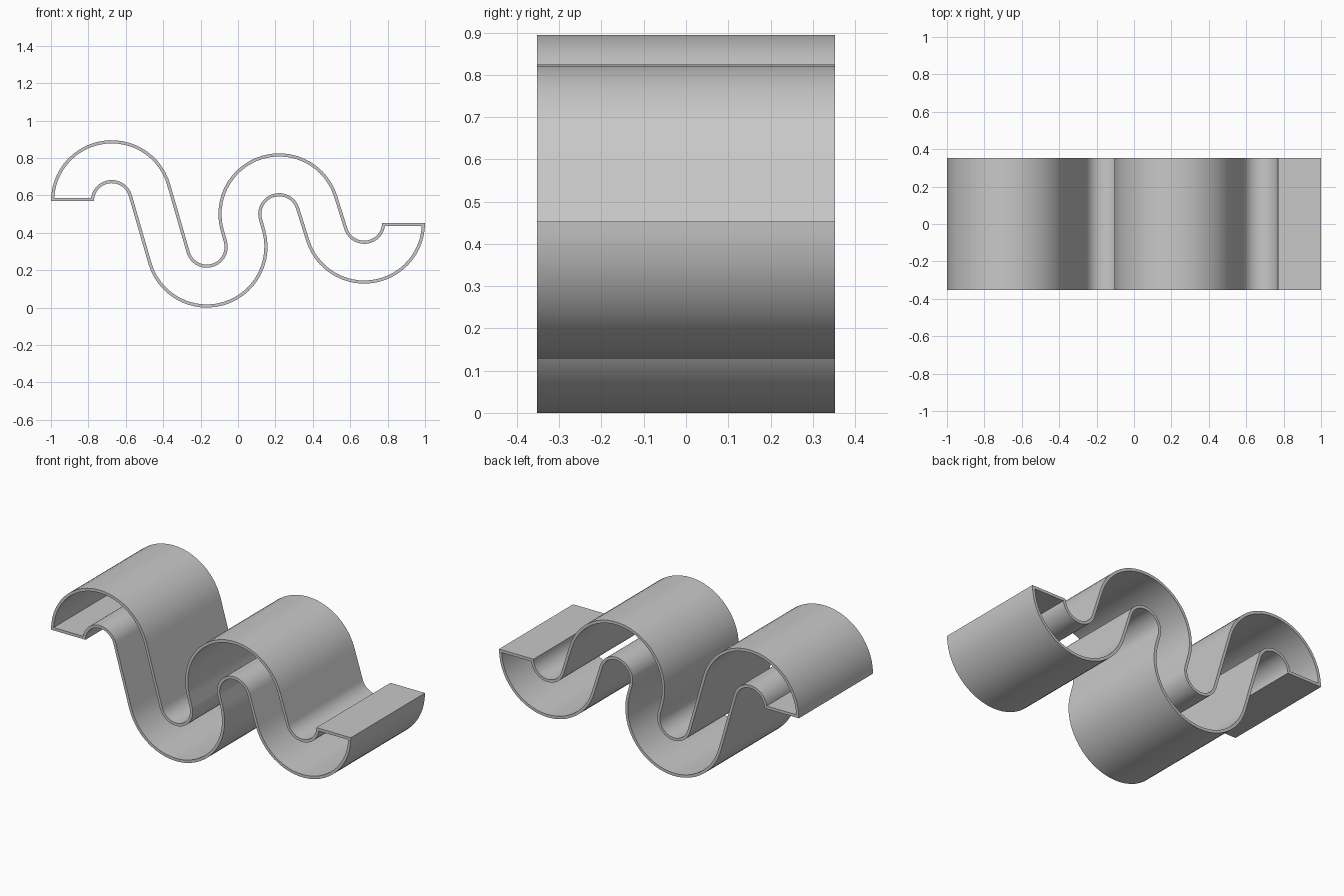
import bpy
import bmesh
from math import pi, cos, sin, asin, acos, atan2, hypot, degrees, radians

cube = bpy.data.objects.get("Cube")
if cube:
    bpy.data.objects.remove(cube, do_unlink=True)

RADIUS = 0.21        # bend radius of the centre line
HALF_BAND = 0.115    # half the height of the band
WALL = 0.017
HALF_DEPTH = 0.353
STEPS = 26           # segments per bend
CENTRES = [(-0.675, 0.57), (-0.167, 0.325), (0.22, 0.50), (0.675, 0.453)]


def bend_angles():
    """Start and end angle of each bend, joined by crossing tangents."""
    spans, start = [], pi
    for i, (x, z) in enumerate(CENTRES):
        turn = -1 if i % 2 == 0 else 1
        if i + 1 < len(CENTRES):
            dx, dz = CENTRES[i + 1][0] - x, CENTRES[i + 1][1] - z
            lean = acos(min(1, 2 * RADIUS / hypot(dx, dz)))
            end = atan2(dz, dx) - turn * lean
        else:
            end = 0
        sweep = turn * ((turn * (end - start)) % (2 * pi))
        spans.append((start, start + sweep))
        start += sweep + pi
    return spans


def side(offset, trim):
    """One edge of the band, with its two flat ends pulled in by trim."""
    points = []
    for i, ((x, z), (a, b)) in enumerate(zip(CENTRES, bend_angles())):
        r = RADIUS + (offset if i % 2 == 0 else -offset)
        if i == 0:
            a -= asin(trim / r)
        if i == len(CENTRES) - 1:
            b -= asin(trim / r)
        for k in range(STEPS + 1):
            t = a + (b - a) * k / STEPS
            points.append((x + r * cos(t), z + r * sin(t)))
    return points


def outline(half, trim):
    return side(half, trim) + side(-half, trim)[::-1]


# Hollow wave: outer and inner outlines swept through the depth
bm = bmesh.new()
rings = [[bm.verts.new((x, y, z)) for x, z in loop]
         for loop, y in ((outline(HALF_BAND, 0), -HALF_DEPTH),
                         (outline(HALF_BAND, 0), HALF_DEPTH),
                         (outline(HALF_BAND - WALL, WALL), HALF_DEPTH),
                         (outline(HALF_BAND - WALL, WALL), -HALF_DEPTH))]
count = len(rings[0])
for r in range(4):
    one, two = rings[r], rings[(r + 1) % 4]
    for k in range(count):
        n = (k + 1) % count
        bm.faces.new((one[k], one[n], two[n], two[k]))
bmesh.ops.recalc_face_normals(bm, faces=bm.faces)

mesh = bpy.data.meshes.new("wave_shell")
bm.to_mesh(mesh)
bm.free()
shell = bpy.data.objects.new("wave_shell", mesh)
bpy.context.collection.objects.link(shell)

# Plain grey
grey = bpy.data.materials.new("light_grey")
grey.use_nodes = True
colour = (0.58, 0.58, 0.58, 1)
grey.diffuse_color = colour
grey.node_tree.nodes["Principled BSDF"].inputs["Base Color"].default_value = colour
mesh.materials.append(grey)

bpy.ops.object.select_all(action='DESELECT')
shell.select_set(True)
bpy.context.view_layer.objects.active = shell
bpy.ops.object.shade_smooth_by_angle(angle=radians(30))
